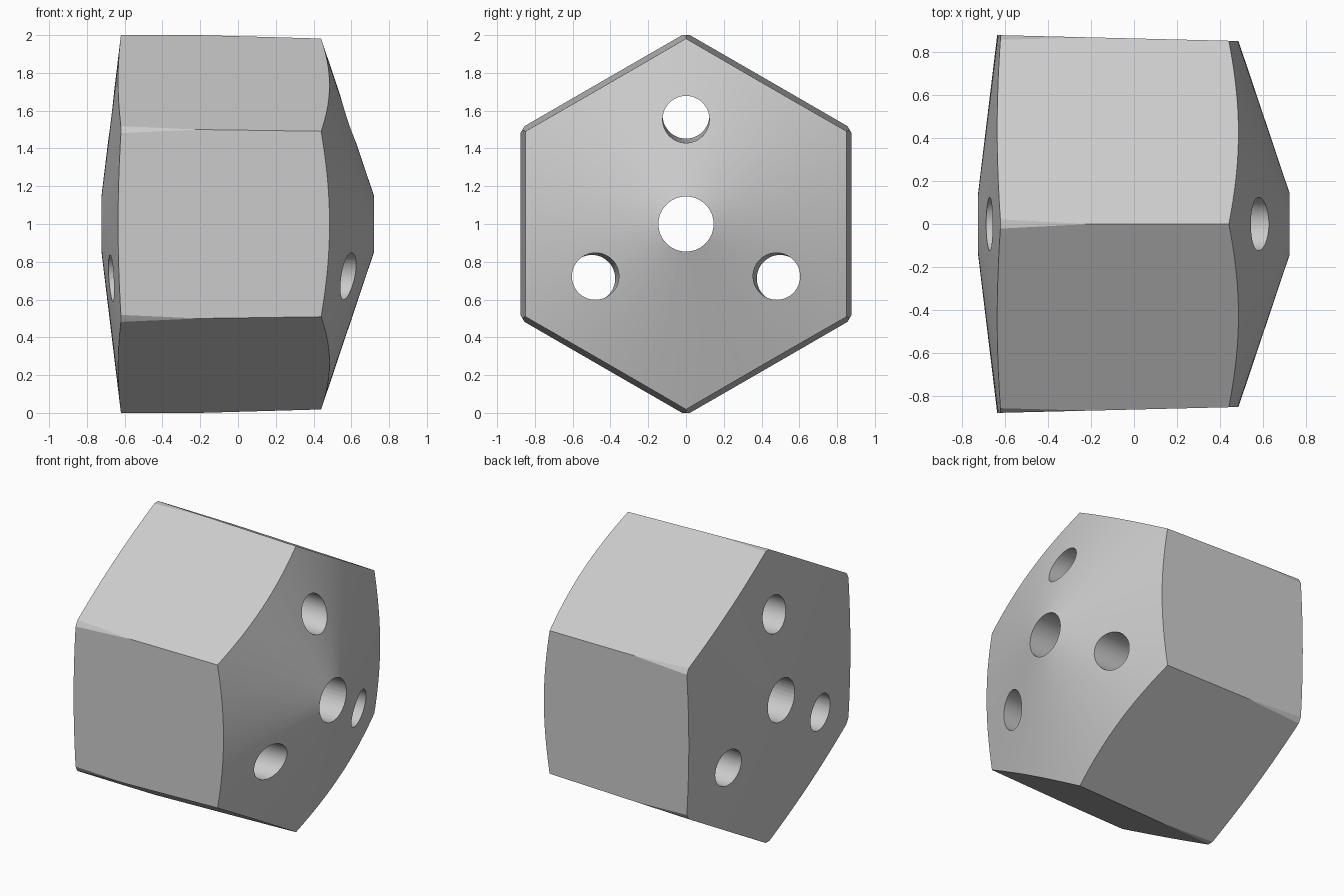
import bpy, bmesh
from math import sin, cos, pi, radians, sqrt
from mathutils import Matrix

old = bpy.data.objects.get("Cube")
if old:
    bpy.data.objects.remove(old, do_unlink=True)

grey = bpy.data.materials.new("light grey")
grey.use_nodes = True
colour = (0.6, 0.6, 0.6, 1)
grey.diffuse_color = colour
grey.node_tree.nodes["Principled BSDF"].inputs["Base Color"].default_value = colour

CENTRE = Matrix.Translation((0, 0, 1))


def lathe(name, profile, sides, matrix=Matrix()):
    """Closed solid turned around the x axis from (x, radius) points."""
    bm = bmesh.new()
    rings = [[bm.verts.new((x, r * sin(2 * pi * i / sides), r * cos(2 * pi * i / sides)))
              for i in range(sides)] for x, r in profile]
    for a, b in zip(rings, rings[1:]):
        for i in range(sides):
            j = (i + 1) % sides
            bm.faces.new((a[i], a[j], b[j], b[i]))
    bm.faces.new(rings[0])
    bm.faces.new(rings[-1])
    bmesh.ops.recalc_face_normals(bm, faces=bm.faces)
    bm.transform(CENTRE @ matrix)
    mesh = bpy.data.meshes.new(name)
    bm.to_mesh(mesh)
    bm.free()
    mesh.materials.append(grey)
    obj = bpy.data.objects.new(name, mesh)
    bpy.context.collection.objects.link(obj)
    return obj


# Turned body: shallow cone, cylinder, steep cone
body = lathe("hexagonal_body",
             [(-0.725, 0.13), (-0.723, 0.146), (-0.62, 1.0),
              (0.434, 1.0), (0.721, 0.146), (0.726, 0.13)], 96)

# Six slightly drafted sides
corner = 2 / sqrt(3)
hexagon = lathe("hexagon_cutter",
                [(x, (0.861 - 0.0245 * x) * corner) for x in (-1, 1)], 6)

# Central bore and three slightly splayed holes
cutters = [(hexagon, 'INTERSECT'),
           (lathe("bore_cutter", [(-1, 0.146), (1, 0.146)], 64), 'DIFFERENCE')]
for k in range(3):
    place = (Matrix.Rotation(radians(120 * k), 4, 'X')
             @ Matrix.Translation((0, 0, 0.564))
             @ Matrix.Rotation(radians(1), 4, 'Y'))
    hole = lathe("hole_cutter", [(-1, 0.124), (1, 0.124)], 48, place)
    cutters.append((hole, 'DIFFERENCE'))

for cutter, operation in cutters:
    cutter.hide_render = True
    mod = body.modifiers.new(cutter.name, 'BOOLEAN')
    mod.object = cutter
    mod.operation = operation
    mod.solver = 'EXACT'

# Apply the cuts and drop the cutters
bpy.context.view_layer.update()
graph = bpy.context.evaluated_depsgraph_get()
result = bpy.data.meshes.new_from_object(body.evaluated_get(graph))
body.modifiers.clear()
body.data = result
for cutter, _ in cutters:
    bpy.data.objects.remove(cutter, do_unlink=True)

# Smooth cones and bores, crisp edges
bpy.ops.object.select_all(action='DESELECT')
body.select_set(True)
bpy.context.view_layer.objects.active = body
bpy.ops.object.shade_smooth_by_angle(angle=radians(12))
